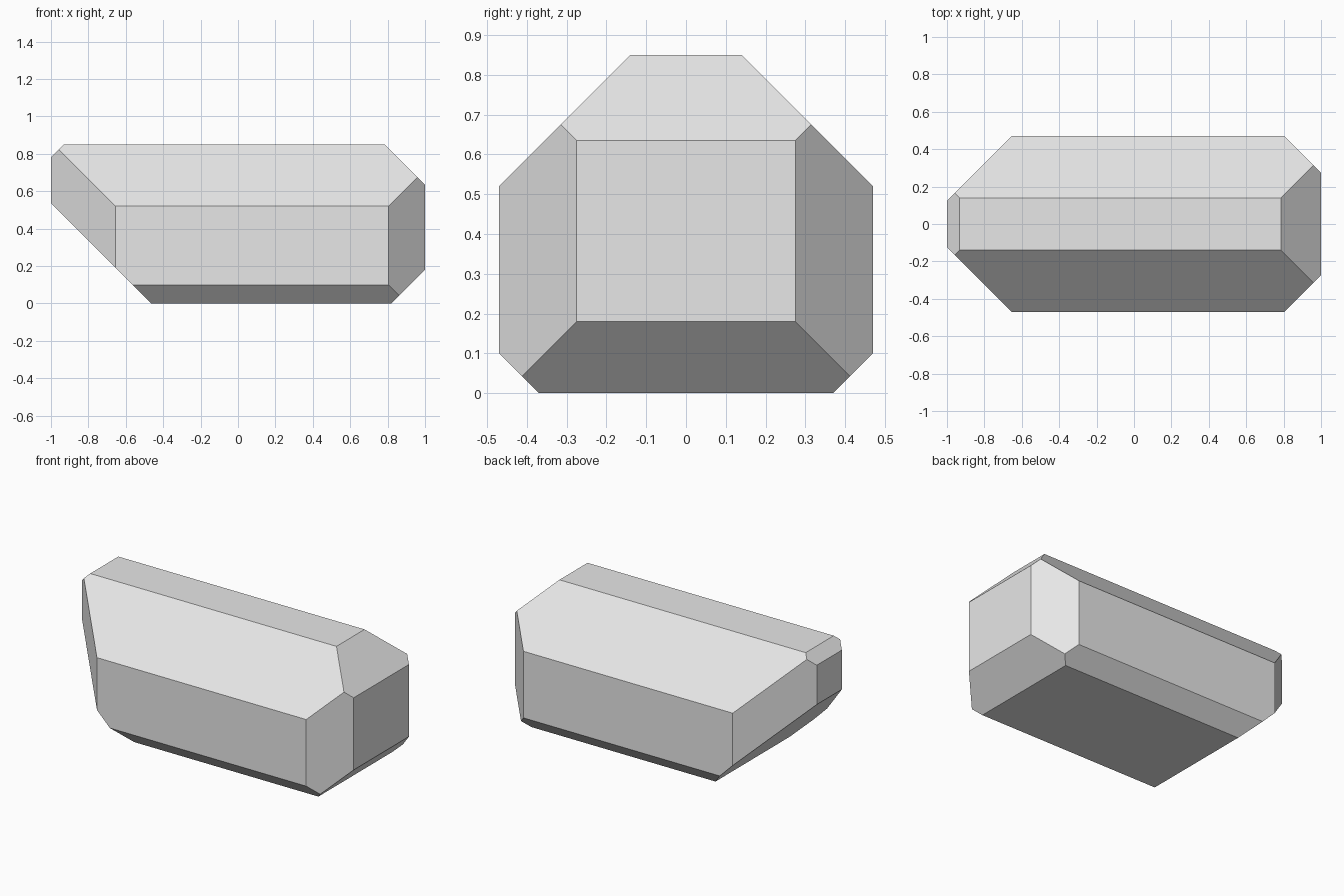
import bpy
import bmesh
from mathutils import Vector

cube = bpy.data.objects.get("Cube")
if cube:
    bpy.data.objects.remove(cube, do_unlink=True)

# Single light grey finish
grey = bpy.data.materials.new("light_grey")
grey.use_nodes = True
colour = (0.8, 0.8, 0.8, 1)
grey.diffuse_color = colour
grey.node_tree.nodes["Principled BSDF"].inputs["Base Color"].default_value = colour

# Overall block
bm = bmesh.new()
bmesh.ops.create_cube(bm, size=1)
bmesh.ops.scale(bm, vec=(2, 0.94, 0.85), verts=bm.verts)
bmesh.ops.translate(bm, vec=(0, 0, 0.425), verts=bm.verts)


def chamfer(normal, offset):
    """Slice away everything past the plane and cap the cut."""
    n = Vector(normal)
    bmesh.ops.bisect_plane(
        bm, geom=bm.verts[:] + bm.edges[:] + bm.faces[:], dist=1e-5,
        plane_co=n * offset / n.length_squared, plane_no=n, clear_outer=True)
    rim = [e for e in bm.edges if e.is_boundary]
    bmesh.ops.contextual_create(bm, geom=rim)


# Long bevels and corner bevels, mirrored front to back
for side in (-1, 1):
    chamfer((0, side, 1), 0.99)
    chamfer((0, side, -1), 0.37)
    chamfer((1, side, 0), 1.275)
    chamfer((-1, side, 0), 1.125)

# End bevels, top and bottom
chamfer((1, 0, 1), 1.635)
chamfer((-1, 0, 1), 1.783)
chamfer((1, 0, -1), 0.82)
chamfer((-1, 0, -1), 0.465)

bmesh.ops.recalc_face_normals(bm, faces=bm.faces)
mesh = bpy.data.meshes.new("bevelled_block")
bm.to_mesh(mesh)
bm.free()
mesh.materials.append(grey)
block = bpy.data.objects.new("bevelled_block", mesh)
bpy.context.collection.objects.link(block)
